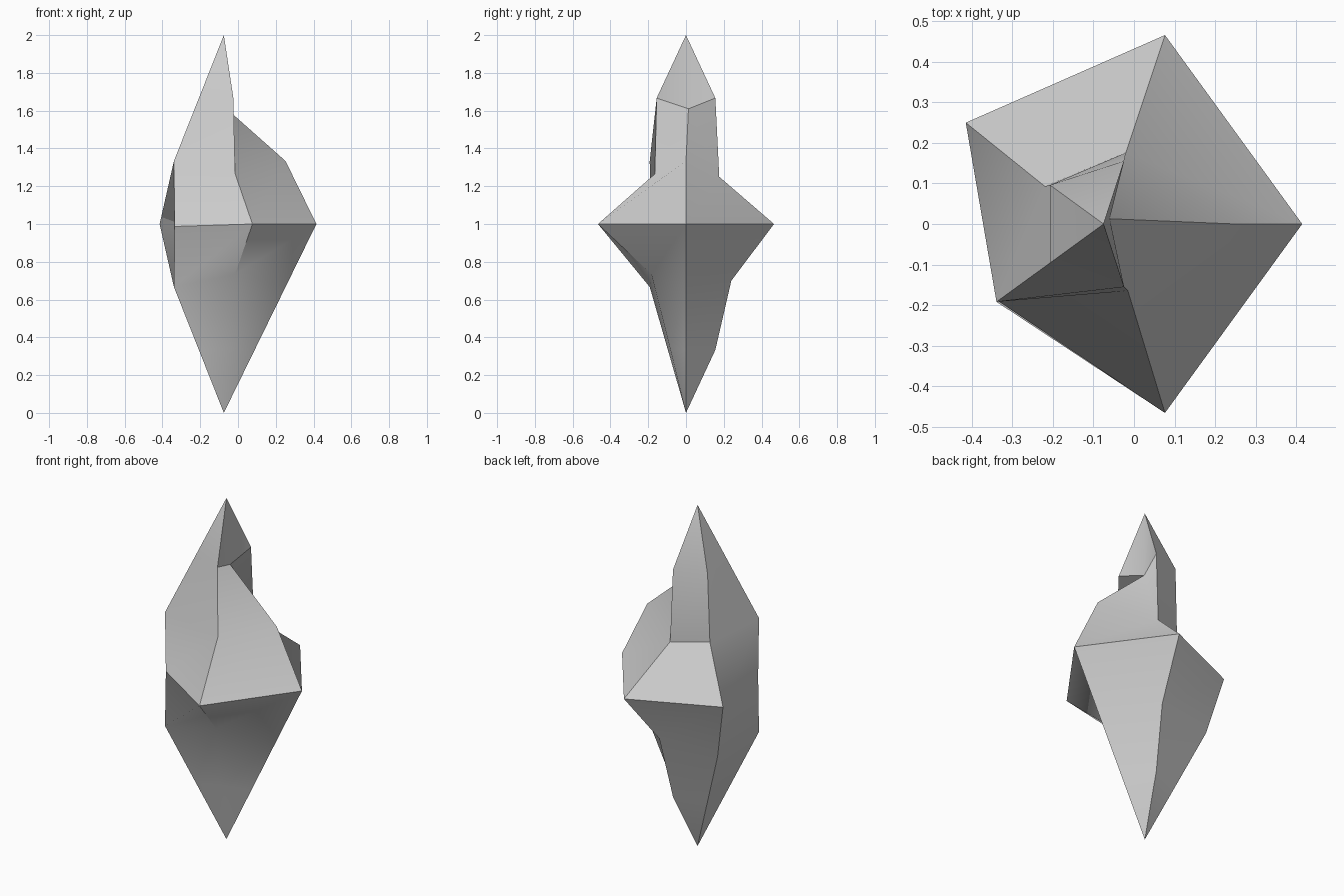
import bpy, bmesh, math
from mathutils import Vector

cube = bpy.data.objects.get("Cube")
if cube:
    bpy.data.objects.remove(cube, do_unlink=True)

# Single stone colour
stone = bpy.data.materials.new("grey stone")
stone.use_nodes = True
colour = (0.6, 0.6, 0.6, 1.0)
stone.diffuse_color = colour
bsdf = stone.node_tree.nodes["Principled BSDF"]
bsdf.inputs["Base Color"].default_value = colour

SIDES = 5
RADIUS = 0.49
AXIS_X = -0.075
RING_HEIGHTS = [5 / 3, 4 / 3, 1.0, 2 / 3, 1 / 3]

# Chipped corners, keyed by (ring from the top, side counted from +x)
CHIPS = {
    (0, 0): (-0.06, 0.013, 1.61),
    (1, 1): (-0.02, 0.176, 1.25),
    (1, 2): (-0.22, 0.093, 1.27),
    (1, 4): (-0.015, -0.165, 1.265),
    (2, 2): (-0.415, 0.25, 1.0),
    (2, 3): (-0.335, -0.19, 0.987),
    (3, 1): (0.005, 0.24, 0.70),
    (3, 4): (-0.015, -0.183, 0.735),
    (4, 4): (-0.047, -0.085, 0.345),
}


def corner(ring, side):
    """Corner of the regular double pyramid, or its chipped position."""
    if (ring, side) in CHIPS:
        return Vector(CHIPS[ring, side])
    z = RING_HEIGHTS[ring]
    r = RADIUS * (1 - abs(z - 1))
    a = math.tau * side / SIDES
    return Vector((AXIS_X + r * math.cos(a), r * math.sin(a), z))


bm = bmesh.new()
top = bm.verts.new((AXIS_X, 0, 2))
bottom = bm.verts.new((AXIS_X, 0, 0))
rings = [[bm.verts.new(corner(k, i)) for i in range(SIDES)]
         for k in range(len(RING_HEIGHTS))]

for i in range(SIDES):
    j = (i + 1) % SIDES
    # Tips
    bm.faces.new((top, rings[0][i], rings[0][j]))
    bm.faces.new((bottom, rings[-1][j], rings[-1][i]))
    # Bands of facets
    for upper, lower in zip(rings, rings[1:]):
        bm.faces.new((upper[j], upper[i], lower[i], lower[j]))

mesh = bpy.data.meshes.new("crystal")
bm.to_mesh(mesh)
bm.free()
mesh.materials.append(stone)
crystal = bpy.data.objects.new("crystal", mesh)
bpy.context.collection.objects.link(crystal)

# Soft shading over shallow folds, crisp facets elsewhere
bpy.ops.object.select_all(action='DESELECT')
crystal.select_set(True)
bpy.context.view_layer.objects.active = crystal
bpy.ops.object.shade_smooth_by_angle(angle=math.radians(30))
